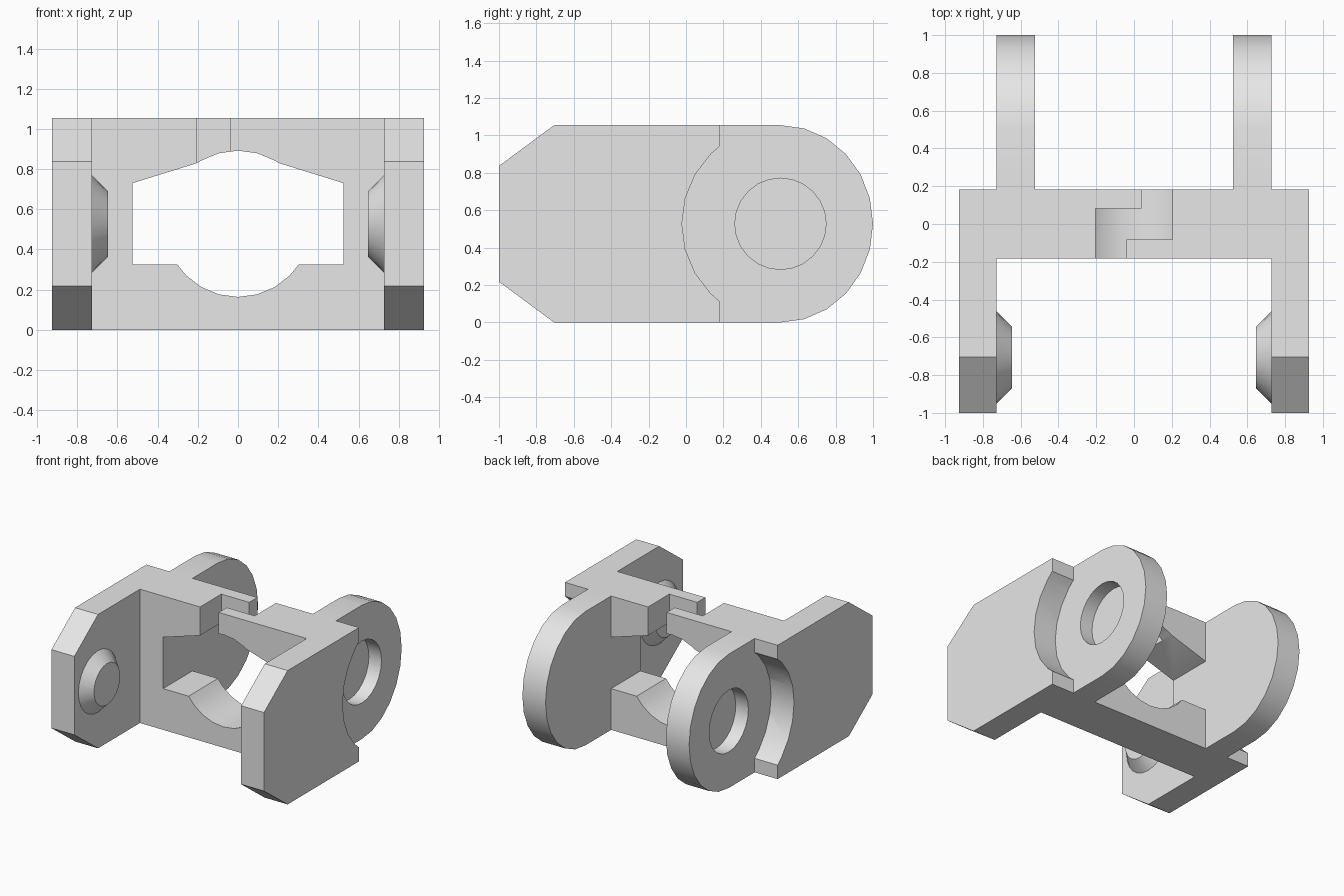
import bpy, bmesh
from math import sin, cos, pi, radians, sqrt, atan2

cube = bpy.data.objects.get("Cube")
if cube:
    bpy.data.objects.remove(cube, do_unlink=True)

grey = bpy.data.materials.new("plain grey")
grey.use_nodes = True
grey.diffuse_color = (0.8, 0.8, 0.8, 1)
grey.node_tree.nodes["Principled BSDF"].inputs["Base Color"].default_value = (0.8, 0.8, 0.8, 1)

H = 1.055            # overall height
MID = H / 2          # height of the pivot axis
BAR = 0.183          # half depth of the cross bar
IN, SEAM, OUT = 0.525, 0.727, 0.927   # side layers across the width
PIVOT = 0.505        # pivot position behind the bar
STEP = pi / 12


def loft(name, a, b):
    """Solid between two matching outlines."""
    bm = bmesh.new()
    va, vb = [bm.verts.new(p) for p in a], [bm.verts.new(p) for p in b]
    bm.faces.new(va)
    bm.faces.new(vb)
    for i in range(len(va)):
        j = (i + 1) % len(va)
        bm.faces.new((va[i], va[j], vb[j], vb[i]))
    bmesh.ops.recalc_face_normals(bm, faces=bm.faces)
    mesh = bpy.data.meshes.new(name)
    bm.to_mesh(mesh)
    bm.free()
    obj = bpy.data.objects.new(name, mesh)
    bpy.context.collection.objects.link(obj)
    mesh.materials.append(grey)
    return obj


def prism(name, pts, axis, lo, hi):
    """Outline extruded along one axis."""
    def place(p, t):
        return {"x": (t, p[0], p[1]), "y": (p[0], t, p[1]), "z": (p[0], p[1], t)}[axis]
    return loft(name, [place(p, lo) for p in pts], [place(p, hi) for p in pts])


def circle(c, r, rz=None):
    return [(c + r * cos(i * STEP), MID + (rz or r) * sin(i * STEP)) for i in range(24)]


def combine(obj, other, operation):
    mod = obj.modifiers.new(operation, "BOOLEAN")
    mod.operation, mod.object, mod.solver = operation, other, "EXACT"
    bpy.context.view_layer.objects.active = obj
    bpy.ops.object.modifier_apply(modifier=mod.name)
    bpy.data.objects.remove(other, do_unlink=True)


# Cross bar with its shaped opening
body = prism("link_body", [(-SEAM, 0), (SEAM, 0), (SEAM, H), (-SEAM, H)], "y", -BAR, BAR)
R = 0.364
low, high = 0.325, 0.83
xl, xh = sqrt(R**2 - (low - MID)**2), sqrt(R**2 - (high - MID)**2)
bottom = [(R * sin(i * STEP), MID - R * cos(i * STEP)) for i in range(-3, 4)]
top = [(R * sin(i * STEP), MID + R * cos(i * STEP)) for i in range(2, -3, -1)]
opening = ([(-IN, low), (-xl, low)] + bottom + [(xl, low), (IN, low), (IN, 0.73), (xh, high)]
           + top + [(-xh, high), (-IN, 0.73)])
combine(body, prism("opening_cutter", opening, "y", -0.4, 0.4), "DIFFERENCE")

# Z-shaped gap through the top of the bar
half = [(-0.203, -0.3), (-0.04, -0.3), (-0.04, -0.082), (0.203, -0.082)]
gap = half + [(-x, -y) for x, y in half]
combine(body, prism("gap_cutter", gap, "z", 0.7, 1.3), "DIFFERENCE")

# Side plates, rear ears, sockets and pivot bosses
RC = 0.527
end = atan2(sqrt(RC**2 - (PIVOT - BAR)**2), BAR - PIVOT)
hollow = [(PIVOT + RC * cos(a), MID + RC * sin(a))
          for a in [end] + [pi + i * STEP for i in range(-3, 4)] + [2 * pi - end]]
plate = ([(BAR, 0), (-0.705, 0), (-1, 0.218), (-1, H - 0.218), (-0.705, H), (BAR, H)] + hollow)
round_end = [(PIVOT + (1 - PIVOT) * cos(i * STEP), MID + MID * sin(i * STEP)) for i in range(-6, 7)]
ear = [(0, 0)] + round_end + [(0, H)]
for s in (1, -1):
    combine(body, prism("ear", ear, "x", s * IN, s * SEAM), "UNION")
    combine(body, prism("side_plate", plate, "x", s * SEAM, s * OUT), "UNION")
    combine(body, prism("socket_cutter", circle(PIVOT, 0.244), "x",
                        s * (SEAM - 0.11), s * (SEAM + 0.05)), "DIFFERENCE")
    boss = loft("left_pivot_boss" if s > 0 else "right_pivot_boss",
                [(s * SEAM, y, z) for y, z in circle(-0.707, 0.243)],
                [(s * (SEAM - 0.08), y, z) for y, z in circle(-0.707, 0.163)])

# Smooth the curved walls, keep edges sharp
for obj in bpy.context.scene.objects:
    obj.select_set(obj.type == "MESH")
bpy.context.view_layer.objects.active = body
bpy.ops.object.shade_smooth_by_angle(angle=radians(25))
